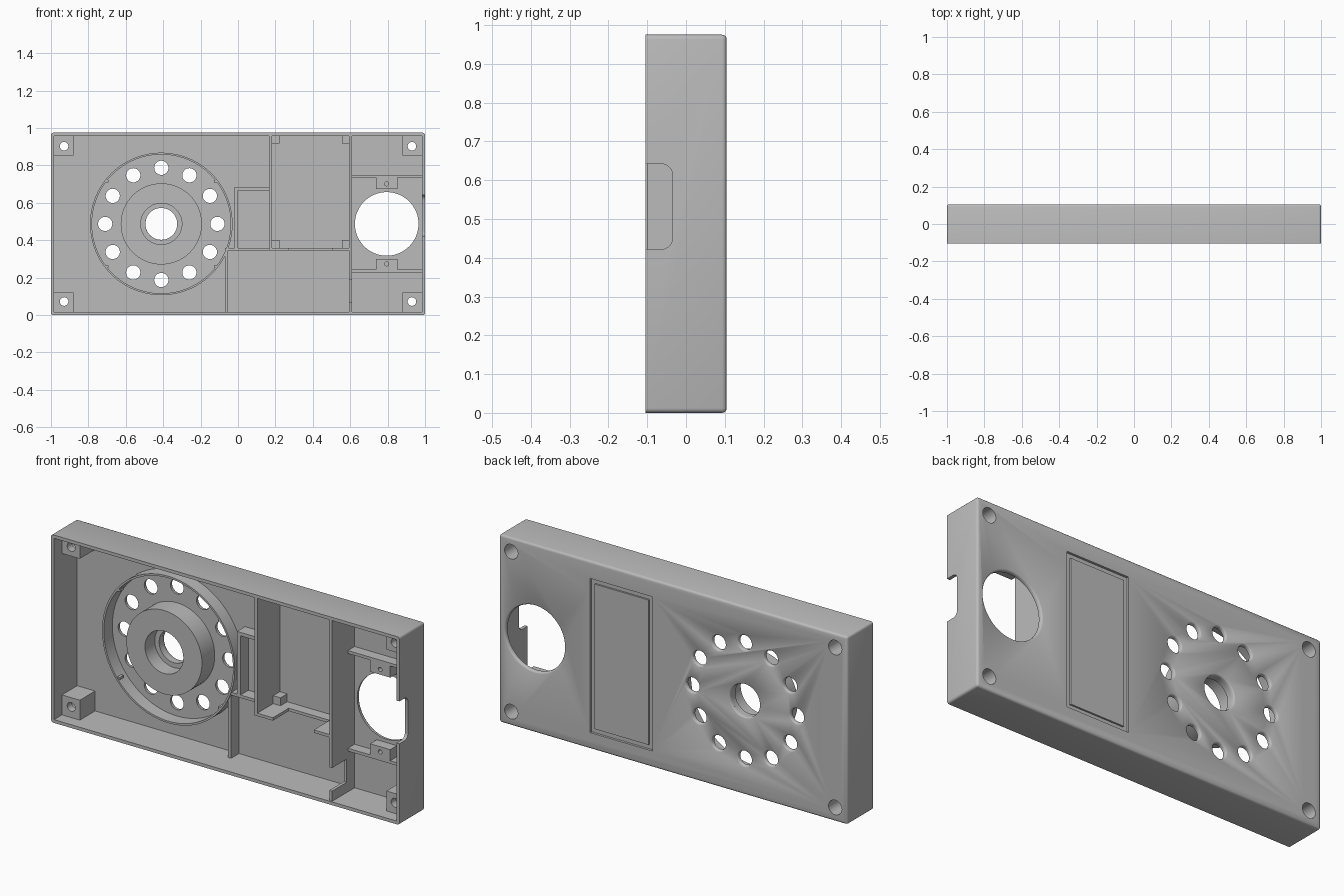
import bpy, bmesh, math
from mathutils import Vector

if "Cube" in bpy.data.objects:
    bpy.data.objects.remove(bpy.data.objects["Cube"], do_unlink=True)

grey = bpy.data.materials.new("plain grey")
grey.use_nodes = True
COLOR = (0.5, 0.5, 0.5, 1)
grey.diffuse_color = COLOR
grey.node_tree.nodes["Principled BSDF"].inputs["Base Color"].default_value = COLOR

FRONT, BACK, FLOOR = -0.105, 0.105, 0.085
TOP, WALL, LOW = 0.975, 0.017, 0.02
MID = TOP / 2


def finish(name, bm):
    bmesh.ops.recalc_face_normals(bm, faces=bm.faces)
    mesh = bpy.data.meshes.new(name)
    bm.to_mesh(mesh)
    bm.free()
    mesh.materials.append(grey)
    obj = bpy.data.objects.new(name, mesh)
    bpy.context.collection.objects.link(obj)
    return obj


def box(name, x, y, z, bevel=0, pick=None, segments=3):
    """Box from (min, max) ranges, optionally rounding the picked edges."""
    bm = bmesh.new()
    bmesh.ops.create_cube(bm, size=1)
    for v in bm.verts:
        v.co = Vector([sum(r) / 2 + c * (r[1] - r[0]) for r, c in zip((x, y, z), v.co)])
    if bevel:
        edges = [e for e in bm.edges if pick(e)]
        bmesh.ops.bevel(bm, geom=edges, offset=bevel, segments=segments,
                        profile=0.5, affect='EDGES')
    return finish(name, bm)


def lathe(name, cx, cz, profile, n=64):
    """Closed (radius, y) profile turned around an axis along y."""
    bm = bmesh.new()
    rings = []
    for r, y in profile:
        rings.append([bm.verts.new((cx + r * math.cos(math.tau * i / n), y,
                                    cz + r * math.sin(math.tau * i / n))) for i in range(n)])
    if profile[0][0] > 0 and name != "cutter":
        rings.append(rings[0])
    for a, b in zip(rings, rings[1:]):
        for i in range(n):
            j = (i + 1) % n
            bm.faces.new((a[i], a[j], b[j], b[i]))
    if name == "cutter":
        bm.faces.new(rings[0])
        bm.faces.new(rings[-1])
    return finish(name, bm)


def cut(obj, *cutters):
    bpy.context.view_layer.objects.active = obj
    for c in cutters:
        mod = obj.modifiers.new("cut", 'BOOLEAN')
        mod.operation, mod.solver, mod.object = 'DIFFERENCE', 'EXACT', c
        bpy.ops.object.modifier_apply(modifier=mod.name)
        bpy.data.objects.remove(c, do_unlink=True)


def hole(cx, cz, r, edge=0.007, n=32):
    """Through hole with a softened outer edge."""
    return lathe("cutter", cx, cz, [(r, -0.2), (r, BACK - edge), (r + edge * 0.4, BACK - edge * 0.3),
                                    (r + edge, BACK), (r + edge, 0.13)], n)


# Tray shell, rounded everywhere but at the open front rim
shell = box("shell", (-1, 1), (FRONT, BACK), (0, TOP), 0.012,
            lambda e: max(v.co.y for v in e.verts) > 0)
cut(shell, box("cutter", (-1 + WALL, 1 - WALL), (-0.3, FLOOR), (WALL, TOP - WALL)))

# Speaker grille, centre bore and round window
SX, WX = -0.41, 0.795
for i in range(12):
    a = math.tau * i / 12
    cut(shell, hole(SX + 0.3 * math.cos(a), MID + 0.3 * math.sin(a), 0.038))
cut(shell, hole(SX, MID, 0.085, 0.006, 48), hole(WX, MID, 0.17, 0.008, 64))

# Cable notch in the side wall, with rounded inner corners
cut(shell, box("cutter", (0.97, 1.1), (-0.2, -0.035), (0.422, 0.642), 0.028,
               lambda e: all(v.co.y > -0.1 for v in e.verts)
               and abs(e.verts[0].co.x - e.verts[1].co.x) > 0.1, 5))

# Recess on the back with a raised plate inside it
PX, PZ = (0.12, 0.477), (0.085, 0.885)
cut(shell, box("cutter", PX, (0.093, 0.2), PZ))
box("raised_plate", (PX[0] + 0.024, PX[1] - 0.024), (0.09, 0.102), (PZ[0] + 0.024, PZ[1] - 0.024))

# Corner screw posts, counterbored from the back
for sx, side in ((-1, "right"), (1, "left")):
    for sz, level in ((-1, "lower"), (1, "upper")):
        px, pz = sx * 0.93, MID + sz * 0.415
        xs = sorted((sx * 0.88, sx * 0.99))
        zs = sorted((MID + sz * 0.367, MID + sz * 0.478))
        post = box(f"{level}_{side}_post", xs, (-0.04, 0.09), zs)
        for part in (shell, post):
            cut(part, lathe("cutter", px, pz, [(0.023, -0.2), (0.023, 0.0), (0.038, 0.0),
                                               (0.038, 0.2)], 32))

# Speaker seat: thin outer ring, magnet boss and retaining nubs
lathe("speaker_ring", SX, MID, [(0.381, 0.09), (0.381, 0.015), (0.371, 0.015), (0.371, 0.09)], 96)
lathe("speaker_boss", SX, MID, [(0.217, 0.09), (0.217, -0.02), (0.11, -0.02), (0.11, 0.06),
                                (0.085, 0.06), (0.085, 0.09)])
for sx in (-1, 1):
    for sz in (-1, 1):
        nx, nz = SX + sx * 0.29, MID + sz * 0.228
        box("ring_nub", (nx - 0.008, nx + 0.008), (0.02, 0.05), (nz - 0.006, nz + 0.006))

# Partition walls: name, x range, front depth, z range
RIM = -0.1
CEIL = TOP - 0.01
walls = [
    ("speaker_partition", (-0.07, -0.054), LOW, (0.01, 0.36)),
    ("low_crosswall", (-0.07, 0.17), LOW, (0.345, 0.36)),
    ("bay_side_wall", (0.165, 0.181), RIM, (0.345, CEIL)),
    ("bay_sill_near", (0.165, 0.27), RIM, (0.345, 0.36)),
    ("bay_sill_middle", (0.27, 0.505), 0.03, (0.345, 0.36)),
    ("bay_sill_far", (0.505, 0.6), RIM, (0.345, 0.36)),
    ("divider_upper", (0.594, 0.61), RIM, (0.19, CEIL)),
    ("divider_gap", (0.594, 0.61), LOW, (0.07, 0.19)),
    ("divider_foot", (0.594, 0.61), RIM, (0.01, 0.07)),
    ("small_bay_side", (-0.02, 0.0), LOW, (0.36, 0.685)),
    ("small_bay_top", (-0.02, 0.17), LOW, (0.667, 0.685)),
    ("window_shelf_upper", (0.6, 0.99), 0.03, (0.735, 0.75)),
    ("window_shelf_lower", (0.6, 0.99), 0.03, (0.228, 0.243)),
]
for name, x, y, z in walls:
    box(name, x, (y, 0.09), z)

# Bay corner supports
for x in (0.18, 0.557):
    for z in (0.358, 0.918):
        box("bay_support", (x, x + 0.043), (0.03, 0.09), (z, z + 0.043))

# Window screw tabs with pilot holes
for s, name in ((-1, "lower_tab"), (1, "upper_tab")):
    z = sorted((MID + s * 0.187, MID + s * 0.25))
    tab = box(name, (0.737, 0.853), (0.03, 0.09), z)
    cut(tab, lathe("cutter", WX, MID + s * 0.214, [(0.011, -0.1), (0.011, 0.08)], 20))

# Smooth round surfaces, keep hard edges
for obj in bpy.data.objects:
    if obj.type == 'MESH' and grey.name in obj.data.materials:
        bpy.ops.object.select_all(action='DESELECT')
        obj.select_set(True)
        bpy.context.view_layer.objects.active = obj
        bpy.ops.object.shade_smooth_by_angle(angle=math.radians(35))
